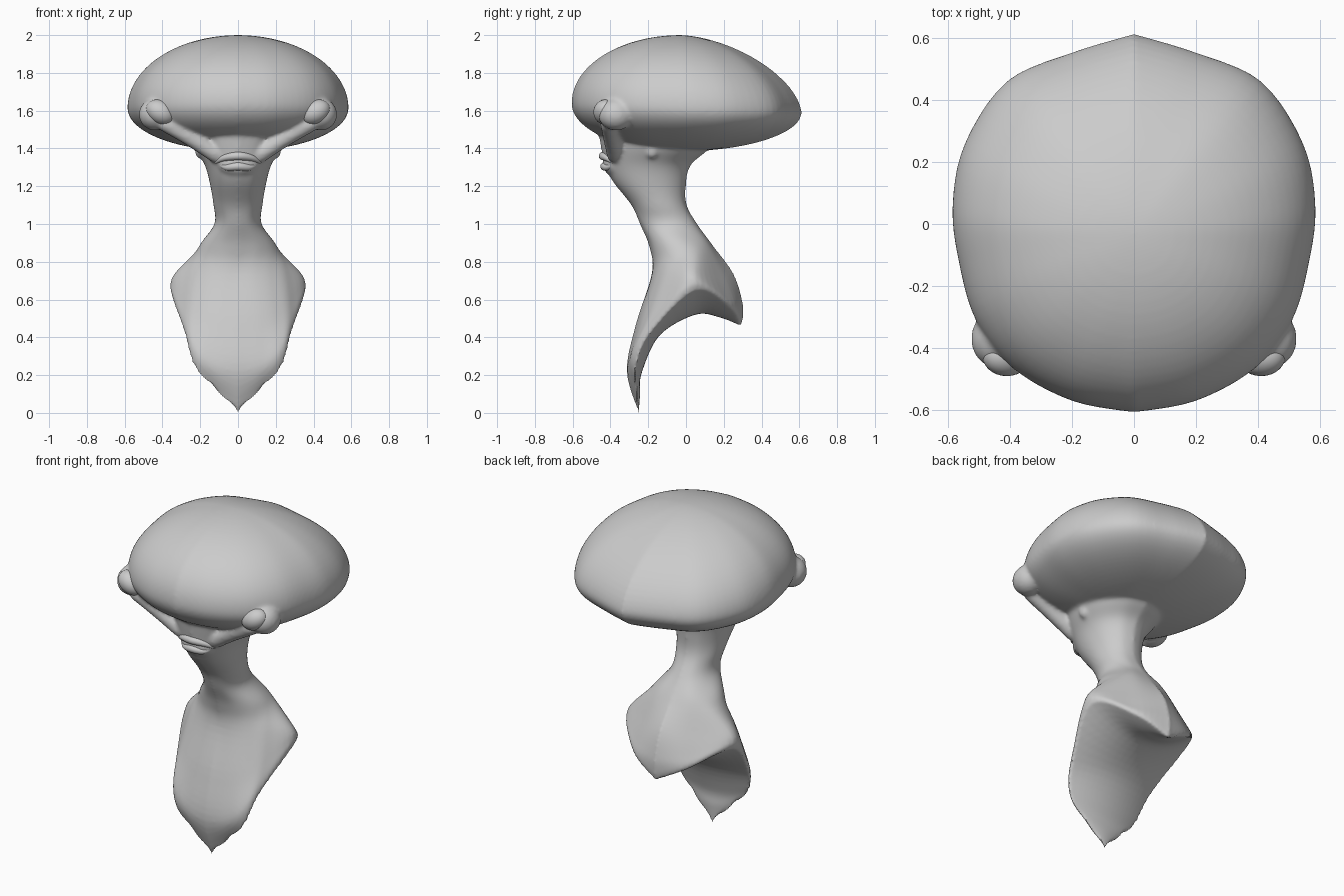
import bpy, bmesh
from math import sin, cos, pi, radians
from mathutils import Vector, Matrix

if "Cube" in bpy.data.objects:
    bpy.data.objects.remove(bpy.data.objects["Cube"])


def spline(pts, n):
    """n+1 samples of a Catmull-Rom curve through pts."""
    p = [Vector(q) for q in pts]
    out = []
    for i in range(n + 1):
        t = i / n * (len(p) - 1)
        k = min(int(t), len(p) - 2)
        f = t - k
        a, b, c, d = p[max(k - 1, 0)], p[k], p[k + 1], p[min(k + 2, len(p) - 1)]
        out.append(0.5 * (2 * b + (c - a) * f + (2 * a - 5 * b + 4 * c - d) * f * f
                          + (3 * b - a - 3 * c + d) * f ** 3))
    return out


def mirror_loop(half):
    """Close a half outline (front to back, x >= 0) across x = 0."""
    return half + [Vector((-v.x, v.y, v.z)) for v in half[-2:0:-1]]


def grid(bm, rows, closed, cap=()):
    vs = [[bm.verts.new(p) for p in r] for r in rows]
    m = len(rows[0])
    for a, b in zip(vs, vs[1:]):
        for j in range(m if closed else m - 1):
            k = (j + 1) % m
            bm.faces.new((a[j], a[k], b[k], b[j]))
    for c in cap:
        bm.faces.new(vs[c])


def blob(bm, loc, size, rot=0.0):
    m = Matrix.Translation(loc) @ Matrix.Rotation(rot, 4, 'Y') @ Matrix.Diagonal((*size, 1))
    bmesh.ops.create_uvsphere(bm, u_segments=32, v_segments=20, radius=1, matrix=m)


def finish(bm, name):
    bmesh.ops.remove_doubles(bm, verts=bm.verts, dist=1e-4)
    bmesh.ops.recalc_face_normals(bm, faces=bm.faces)
    me = bpy.data.meshes.new(name)
    bm.to_mesh(me)
    bm.free()
    ob = bpy.data.objects.new(name, me)
    bpy.context.collection.objects.link(ob)
    for f in me.polygons:
        f.use_smooth = True
    return ob


def activate(ob):
    bpy.ops.object.select_all(action='DESELECT')
    ob.select_set(True)
    bpy.context.view_layer.objects.active = ob


body = bmesh.new()

# Neck: (z front, z back, y front, y back, half width), top to bottom
neck = [(1.52, 1.52, -.47, .16, .27), (1.40, 1.40, -.45, .12, .225), (1.31, 1.31, -.43, .025, .175),
        (1.22, 1.20, -.385, 0, .148), (1.10, 1.10, -.29, .005, .13), (1.00, 1.00, -.245, .06, .125),
        (.88, .89, -.195, .14, .205)]
rings = []
for zf, zb, yf, yb, w in neck:
    ring = []
    for i in range(7):
        a = i * pi / 6
        c = cos(a)
        ring.append((w * sin(a), (yf + yb) / 2 + (yf - yb) / 2 * c, (zf + zb) / 2 + (zf - zb) / 2 * c))
    rings.append(ring)

# Chest plate, shoulders and pointed hem
hem = [(0, -.25, 0), (.12, -.262, .12), (.235, -.265, .25), (.282, -.19, .42), (.348, .05, .65), (.18, .24, .555), (0, .292, .46)]
rings += [
    [(0, -.18, .74), (.09, -.175, .74), (.18, -.145, .74), (.26, -.08, .75), (.325, .05, .745), (.15, .19, .72), (0, .25, .74)],
    [(0, -.265, .47), (.12, -.25, .48), (.21, -.215, .51), (.285, -.145, .56), (.355, .05, .69), (.17, .23, .62), (0, .297, .60)],
    [(0, -.313, .22), (.12, -.305, .25), (.22, -.28, .33), (.28, -.195, .45), (.352, .05, .665), (.18, .242, .58), (0, .302, .51)],
    hem]
N = 36
halves = [spline(r, N) for r in rings]
columns = [spline([h[j] for h in halves], 60) for j in range(N + 1)]
rows = [mirror_loop([columns[j][i] for j in range(N + 1)]) for i in range(61)]
grid(body, rows, True, cap=(0,))

# Arched underside, spanning the hem from side to side
keel = spline([(0, -.25, 0), (0, -.243, .10), (0, -.235, .21), (0, -.14, .41), (0, .05, .52), (0, .18, .505), (0, .292, .46)], N)
under = []
for h, c in zip(halves[-1], keel):
    row = []
    for i in range(17):
        s = 1 - i / 8
        p = c + (h - c) * (s * s)
        row.append(Vector((h.x * s, p.y, p.z)))
    under.append(row)
grid(body, under, False)

# Wide domed head
outline = spline([(0, -.607, 0), (.2, -.57, 0), (.39, -.465, 0), (.51, -.31, 0), (.565, -.12, 0), (.585, .06, 0),
                  (.545, .26, 0), (.41, .46, 0), (.2, .552, 0), (0, .612, 0)], 45)
outline = mirror_loop(outline)
pole = Vector((0, -.03, 0))
rows = []
for i in range(41):
    phi = -pi / 2 + pi * i / 40
    ring = []
    for v in outline:
        p = 2.0 if v.y < 0 else 2.0 - .35 * (v.y / .61)
        q = p if phi > 0 else 2.0
        r = max(cos(phi), 0) ** (2 / q)
        h = min(abs(sin(phi)), 1) ** (2 / q)
        z0 = 1.615 - .04 * v.y
        z = z0 + ((2.0 if phi > 0 else 1.385) - z0) * h
        xy = pole + (v - pole) * r
        ring.append(Vector((xy.x, xy.y, z)))
    rows.append(ring)
grid(body, rows, True)

# Eye sockets, cheek ridges, jaw nubs and muzzle
for s in (-1, 1):
    blob(body, (s * .44, -.37, 1.58), (.085, .095, .085))
    for p in spline([(.38, -.41, 1.53), (.25, -.395, 1.455), (.12, -.375, 1.37)], 14):
        blob(body, (s * p.x, p.y, p.z), (.045, .045, .045))
    blob(body, (s * .195, -.18, 1.385), (.035, .035, .04))
blob(body, (0, -.375, 1.32), (.11, .065, .07))
bmesh.ops.remove_doubles(body, verts=body.verts, dist=1e-5)
body = finish(body, "head_and_bust")

# Fuse into one skin, then soften everything above the shoulders
activate(body)
m = body.modifiers.new("fuse", 'REMESH')
m.mode = 'VOXEL'
m.voxel_size = .01
m.use_smooth_shade = True
bpy.ops.object.modifier_apply(modifier="fuse")
soft = body.vertex_groups.new(name="soft")
soft.add([v.index for v in body.data.vertices if v.co.z > .85 and v.co.y < .52], 1, 'REPLACE')
soft.add([v.index for v in body.data.vertices if v.co.z <= .85 or v.co.y >= .52], .2, 'REPLACE')
m = body.modifiers.new("soften", 'SMOOTH')
m.factor = .5
m.iterations = 12
m.vertex_group = "soft"
bpy.ops.object.modifier_apply(modifier="soften")
bpy.ops.object.shade_smooth_by_angle(angle=radians(50))

# Eyes, tilted up at the outer corners
for side, s in (("left", 1), ("right", -1)):
    bm = bmesh.new()
    blob(bm, (s * .41, -.425, 1.592), (.082, .065, .062), -s * radians(28))
    finish(bm, side + "_eye")


# Lips as tapered tubes
def lip(name, pts, r):
    cu = bpy.data.curves.new(name, 'CURVE')
    cu.dimensions = '3D'
    cu.bevel_depth = r
    cu.bevel_resolution = 4
    path = spline(pts, 24)
    sp = cu.splines.new('POLY')
    sp.points.add(len(path) - 1)
    for i, p in enumerate(path):
        sp.points[i].co = (*p, 1)
        sp.points[i].radius = .25 + .75 * sin(pi * i / 24)
    ob = bpy.data.objects.new(name, cu)
    bpy.context.collection.objects.link(ob)
    activate(ob)
    bpy.ops.object.convert(target='MESH')
    bpy.ops.object.shade_smooth()


lip("upper_lip", [(-.12, -.385, 1.325), (-.07, -.42, 1.35), (0, -.44, 1.36), (.07, -.42, 1.35), (.12, -.385, 1.325)], .022)
lip("lower_lip", [(-.10, -.385, 1.315), (-.06, -.415, 1.30), (0, -.432, 1.305), (.06, -.415, 1.30), (.10, -.385, 1.315)], .022)
